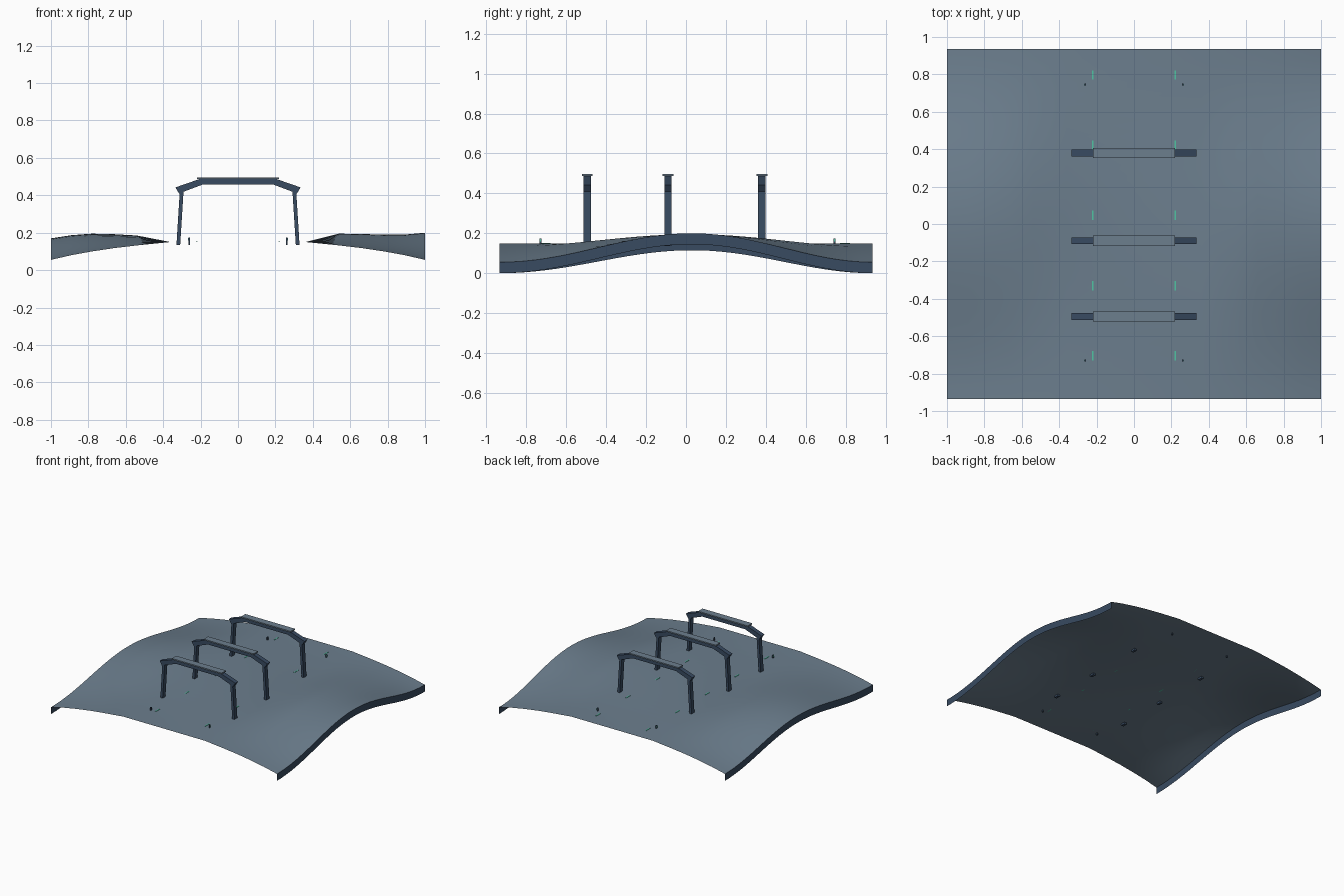
import bpy, math

if "Cube" in bpy.data.objects:
    bpy.data.objects.remove(bpy.data.objects["Cube"], do_unlink=True)


def material(name, rgb):
    m = bpy.data.materials.new(name)
    m.use_nodes = True
    color = (*rgb, 1)
    m.diffuse_color = color
    m.node_tree.nodes["Principled BSDF"].inputs["Base Color"].default_value = color
    return m


SLATE = material("slate", (0.15, 0.21, 0.27))
NAVY = material("navy", (0.04, 0.07, 0.12))
GREEN = material("mint green", (0.08, 0.55, 0.36))
GROUND = 0.15
HALF_Y = 0.935


def mesh_object(name, verts, faces, mat):
    mesh = bpy.data.meshes.new(name)
    mesh.from_pydata(verts, [], faces)
    mesh.materials.append(mat)
    obj = bpy.data.objects.new(name, mesh)
    bpy.context.collection.objects.link(obj)
    return obj


def prism(name, profile, y, width, mat):
    """Extrude an x-z outline along y."""
    n = len(profile)
    verts = [(x, y + s * width / 2, z) for s in (-1, 1) for x, z in profile]
    faces = [tuple(range(n)), tuple(range(2 * n - 1, n - 1, -1))]
    faces += [(i, i + n, (i + 1) % n + n, (i + 1) % n) for i in range(n)]
    return mesh_object(name, verts, faces, mat)


def box(name, x, y, z0, z1, wx, wy, mat):
    a, b = x - wx / 2, x + wx / 2
    return prism(name, [(a, z0), (b, z0), (b, z1), (a, z1)], y, wy, mat)


def smooth(obj):
    bpy.ops.object.select_all(action="DESELECT")
    obj.select_set(True)
    bpy.context.view_layer.objects.active = obj
    bpy.ops.object.shade_smooth_by_angle(angle=math.radians(30))


# Ground sheet: flat in the middle, each station is (x, end height, ridge height)
stations = [(-1, .055, .17), (-.89, .08, .187), (-.78, .10, .195), (-.66, .118, .192),
            (-.54, .132, .185), (-.36, GROUND, GROUND), (.36, GROUND, GROUND),
            (.54, .132, .195), (.66, .118, .193), (.78, .10, .19),
            (.89, .08, .19), (1, .055, .2)]
ROWS = 32
ys = [HALF_Y * (2 * j / ROWS - 1) for j in range(ROWS + 1)]


def height(low, high, y):
    t = y / HALF_Y
    t -= 0.03 * (1 - t * t)
    return low + (high - low) * (0.5 + 0.5 * math.cos(math.pi * t))


cols = len(stations)
verts = [(x, y, height(lo, hi, y)) for y in ys for x, lo, hi in stations]
faces = [(j * cols + i, j * cols + i + 1, (j + 1) * cols + i + 1, (j + 1) * cols + i)
         for j in range(ROWS) for i in range(cols - 1)]
smooth(mesh_object("ground", verts, faces, SLATE))

# Skirts hanging from the two side edges
for side, (x, lo, hi) in (("right", stations[0]), ("left", stations[-1])):
    verts = [(x, y, height(lo, hi, y) - drop) for y in ys for drop in (0, .055)]
    faces = [(2 * j, 2 * j + 1, 2 * j + 3, 2 * j + 2) for j in range(ROWS)]
    if x > 0:
        faces = [f[::-1] for f in faces]
    smooth(mesh_object(side + "_skirt", verts, faces, NAVY))

# Three arches: bent beam, top plate and two leaning legs
half_beam = [(.19, .457), (.315, .41), (.335, .442), (.205, .487)]
beam = half_beam + [(-x, z) for x, z in reversed(half_beam)]
leg = [(.309, .135), (.329, .135), (.311, .425), (.291, .425)]
for label, y in (("front", -.495), ("middle", -.09), ("back", .38)):
    prism(label + "_beam", beam, y, .036, NAVY)
    box(label + "_beam_plate", 0, y, .486, .496, .44, .055, SLATE)
    for s, side in ((-1, "right"), (1, "left")):
        prism(f"{label}_{side}_leg", [(s * x, z) for x, z in leg][::s], y, .036, NAVY)

# Lane dashes and small marker posts on both sides
for s, side in ((-1, "right"), (1, "left")):
    for k in range(5):
        box(f"{side}_dash_{k + 1}", s * .22, -.705 + k * .3755, GROUND, GROUND + .002,
            .008, .05, GREEN)
    for label, y in (("front", -.73), ("back", .745)):
        box(f"{label}_{side}_post", s * .26, y, .133, .175, .008, .01, NAVY)
        box(f"{label}_{side}_post_light", s * .2655, y, .158, .172, .003, .007, GREEN)

# Consistent outward normals on the solid parts
for obj in bpy.context.collection.objects:
    if obj.type == "MESH" and obj.name.endswith(("beam", "plate", "leg", "post", "light")) \
            or "_dash_" in obj.name:
        bpy.ops.object.select_all(action="DESELECT")
        obj.select_set(True)
        bpy.context.view_layer.objects.active = obj
        bpy.ops.object.mode_set(mode="EDIT")
        bpy.ops.mesh.select_all(action="SELECT")
        bpy.ops.mesh.normals_make_consistent(inside=False)
        bpy.ops.object.mode_set(mode="OBJECT")
